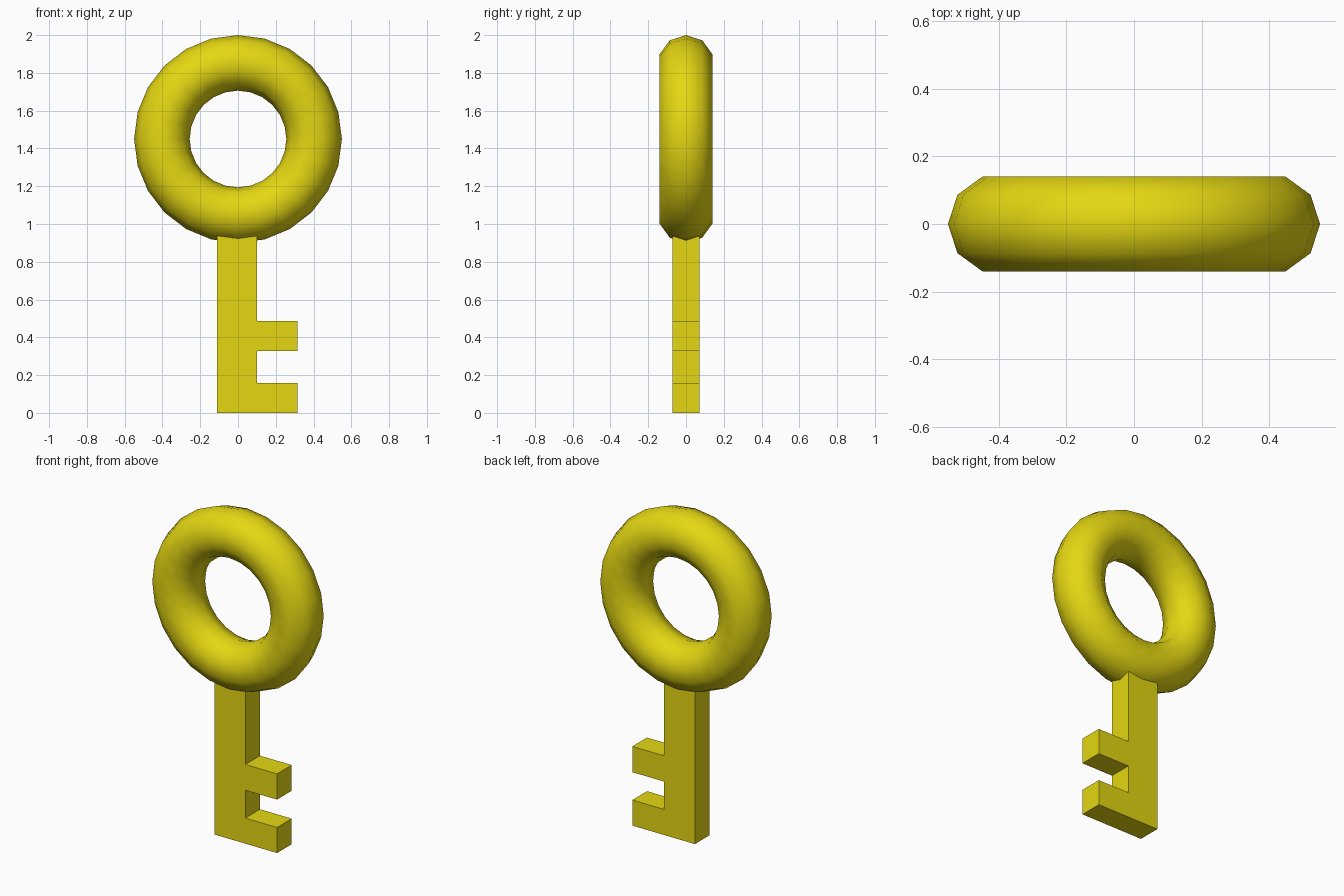
import bpy
import bmesh
from math import pi

default_cube = bpy.data.objects.get("Cube")
if default_cube:
    bpy.data.objects.remove(default_cube, do_unlink=True)

# Single golden yellow material
gold = bpy.data.materials.new("golden_yellow")
gold.use_nodes = True
COLOUR = (0.78, 0.68, 0.006, 1)
gold.diffuse_color = COLOUR
gold.node_tree.nodes["Principled BSDF"].inputs["Base Color"].default_value = COLOUR

# Ring handle, smooth shaded
bpy.ops.mesh.primitive_torus_add(
    major_segments=24, minor_segments=10, major_radius=0.403, minor_radius=0.147,
    location=(0, 0, 1.45), rotation=(pi / 2, 0, 0))
ring = bpy.context.object
ring.name = "ring_handle"
ring.data.name = "ring_handle"
bpy.ops.object.transform_apply(location=False, rotation=True, scale=False)
bpy.ops.object.shade_smooth()
ring.data.materials.append(gold)

# Shaft with two teeth, extruded from its front outline
LEFT, RIGHT, TIP, HALF_DEPTH = -0.11, 0.1, 0.315, 0.071
outline = [(LEFT, 0), (TIP, 0), (TIP, 0.157), (RIGHT, 0.157),
           (RIGHT, 0.328), (TIP, 0.328), (TIP, 0.486), (RIGHT, 0.486),
           (RIGHT, 1.0), (LEFT, 1.0)]
bm = bmesh.new()
front = bm.faces.new([bm.verts.new((x, -HALF_DEPTH, z)) for x, z in outline])
extruded = bmesh.ops.extrude_face_region(bm, geom=[front], use_keep_orig=True)["geom"]
back = [v for v in extruded if isinstance(v, bmesh.types.BMVert)]
bmesh.ops.translate(bm, verts=back, vec=(0, 2 * HALF_DEPTH, 0))
bmesh.ops.recalc_face_normals(bm, faces=bm.faces)
mesh = bpy.data.meshes.new("toothed_shaft")
bm.to_mesh(mesh)
bm.free()
mesh.materials.append(gold)
shaft = bpy.data.objects.new("toothed_shaft", mesh)
bpy.context.collection.objects.link(shaft)
